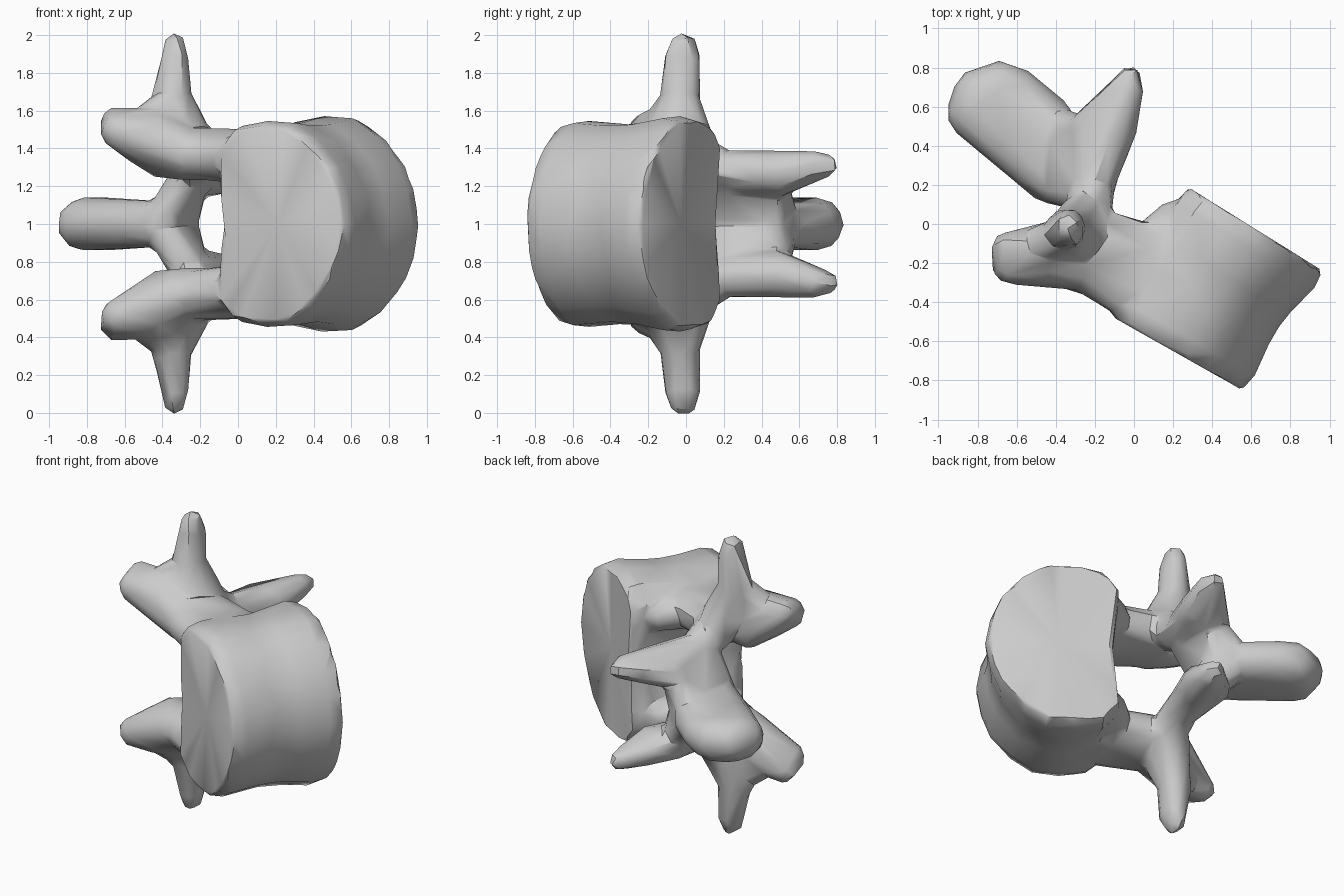
import bpy, bmesh, math
from mathutils import Vector

cube = bpy.data.objects.get("Cube")
if cube:
    bpy.data.objects.remove(cube)

MID = 1.0  # height of the symmetry plane

# Unit directions of a small ball, shared by every hull
ball = bmesh.new()
bmesh.ops.create_icosphere(ball, subdivisions=2, radius=1)
DIRECTIONS = [v.co.copy() for v in ball.verts]
ball.free()

bm = bmesh.new()


def hull(balls):
    """Convex skin stretched around a few balls given as x, y, z, radius."""
    verts = [bm.verts.new(Vector((x, y, z)) + d * r)
             for x, y, z, r in balls for d in DIRECTIONS]
    bmesh.ops.convex_hull(bm, input=verts)
    loose = [v for v in bm.verts if not v.link_faces]
    bmesh.ops.delete(bm, geom=loose, context="VERTS")


def paired(balls):
    """The same skin on both sides of the symmetry plane."""
    hull(balls)
    hull([(x, y, 2 * MID - z, r) for x, y, z, r in balls])


# Body: D-shaped rings (depth, half width) lofted between the two end plates
half = [(0.04, 0), (0.02, 0.2), (0, 0.42), (0.1, 0.54), (0.27, 0.57),
        (0.44, 0.56), (0.58, 0.47), (0.71, 0.32), (0.77, 0.17)]
outline = half + [(0.8, 0)] + [(d, -w) for d, w in half[:0:-1]]
lower_back, lower_front = Vector((-0.13, -0.465)), Vector((0.57, -0.86))
upper_back, upper_front = Vector((0.26, 0.2)), Vector((0.985, -0.25))
STEPS = 8
n = len(outline)
rings = []
for i in range(STEPS + 1):
    t = i / STEPS
    waist = math.sin(math.pi * t) ** 2
    rim = 0.95 if i in (0, STEPS) else 1  # bevelled plate edge
    back = lower_back.lerp(upper_back, t)
    axis = (lower_front.lerp(upper_front, t) - back) / 0.8
    width = (0.96 + 0.06 * t - 0.06 * waist) * rim
    ring = []
    for d, w in outline:
        depth = 0.4 + (d - 0.4) * rim
        p = back + axis * (0.02 * waist + depth * (1 - 0.08 * waist))
        ring.append(bm.verts.new((p.x, p.y, MID + w * width)))
    rings.append(ring)
for a, b in zip(rings, rings[1:]):
    for k in range(n):
        bm.faces.new((a[k], a[(k + 1) % n], b[(k + 1) % n], b[k]))

# Slightly dished end plates
for ring, other in ((rings[0], rings[-1]), (rings[-1], rings[0])):
    centre = sum((v.co for v in ring), Vector((0, 0, 0))) / n
    far = sum((v.co for v in other), Vector((0, 0, 0))) / n
    hub = bm.verts.new(centre.lerp(far, 0.03))
    for k in range(n):
        bm.faces.new((ring[k], ring[(k + 1) % n], hub))

# Pedicles, flaring into the body at both ends
paired([(0.1, -0.35, 1.37, 0.13), (0.08, -0.13, 1.37, 0.13),
        (-0.25, -0.2, 1.37, 0.14), (-0.22, -0.03, 1.37, 0.13)])
paired([(0.05, -0.37, 1.34, 0.13), (-0.05, -0.35, 1.36, 0.12),
        (-0.25, -0.22, 1.37, 0.13)])
paired([(0.2, 0.02, 1.34, 0.1), (0.06, -0.13, 1.36, 0.12)])
# Upper joint processes
paired([(-0.28, -0.2, 1.37, 0.14), (-0.46, -0.16, 1.45, 0.16),
        (-0.4, -0.1, 1.36, 0.12),
        (-0.65, -0.12, 1.54, 0.08), (-0.63, -0.21, 1.49, 0.1)])
# Side spikes with webs towards the joint processes
paired([(-0.29, -0.06, 1.45, 0.15), (-0.27, 0.02, 1.44, 0.13),
        (-0.35, -0.03, 1.68, 0.1)])
paired([(-0.5, -0.13, 1.51, 0.11), (-0.37, -0.06, 1.62, 0.1),
        (-0.33, -0.1, 1.45, 0.13)])
paired([(-0.35, -0.03, 1.66, 0.11), (-0.33, -0.05, 1.88, 0.07),
        (-0.33, 0.01, 1.88, 0.07), (-0.335, -0.03, 1.95, 0.058),
        (-0.335, 0, 1.95, 0.058)])
# Lower joint processes
paired([(-0.24, 0.01, 1.38, 0.13), (-0.21, 0.2, 1.28, 0.11)])
paired([(-0.21, 0.2, 1.28, 0.11), (-0.24, 0.48, 1.24, 0.1),
        (-0.1, 0.5, 1.27, 0.12), (-0.03, 0.68, 1.31, 0.08),
        (-0.02, 0.75, 1.31, 0.06)])
# Arch plates
paired([(-0.25, 0.16, 1.26, 0.1), (-0.25, 0.46, 1.2, 0.09),
        (-0.39, 0.18, 1.05, 0.09), (-0.28, 0.46, 1.03, 0.08),
        (-0.38, 0.5, 1.05, 0.09)])
# Rear spine
hull([(-0.43, 0.22, MID, 0.12), (-0.42, 0.53, MID, 0.12),
      (-0.82, 0.57, MID, 0.14), (-0.79, 0.66, MID, 0.14),
      (-0.69, 0.7, MID, 0.14), (-0.6, 0.67, MID, 0.13)])

bmesh.ops.recalc_face_normals(bm, faces=bm.faces)
mesh = bpy.data.meshes.new("vertebra")
bm.to_mesh(mesh)
bm.free()
bone = bpy.data.objects.new("vertebra", mesh)
bpy.context.collection.objects.link(bone)

# Fuse the parts, soften the joins, then reduce to broad facets
fuse = bone.modifiers.new("fuse", "REMESH")
fuse.mode = "VOXEL"
fuse.voxel_size = 0.022
soften = bone.modifiers.new("soften", "SMOOTH")
soften.factor = 0.5
soften.iterations = 5
facet = bone.modifiers.new("facet", "DECIMATE")
facet.ratio = 0.025
facet.use_symmetry = True
facet.symmetry_axis = "Z"
graph = bpy.context.evaluated_depsgraph_get()
fused = bpy.data.meshes.new_from_object(bone.evaluated_get(graph))
bone.modifiers.clear()
bone.data = fused
bpy.data.meshes.remove(mesh)

# Single bone grey
grey = bpy.data.materials.new("bone grey")
grey.use_nodes = True
colour = (0.6, 0.6, 0.6, 1)
grey.diffuse_color = colour
grey.node_tree.nodes["Principled BSDF"].inputs["Base Color"].default_value = colour
fused.materials.clear()
fused.materials.append(grey)

bpy.context.view_layer.objects.active = bone
bone.select_set(True)
bpy.ops.object.shade_smooth_by_angle(angle=math.radians(35))
